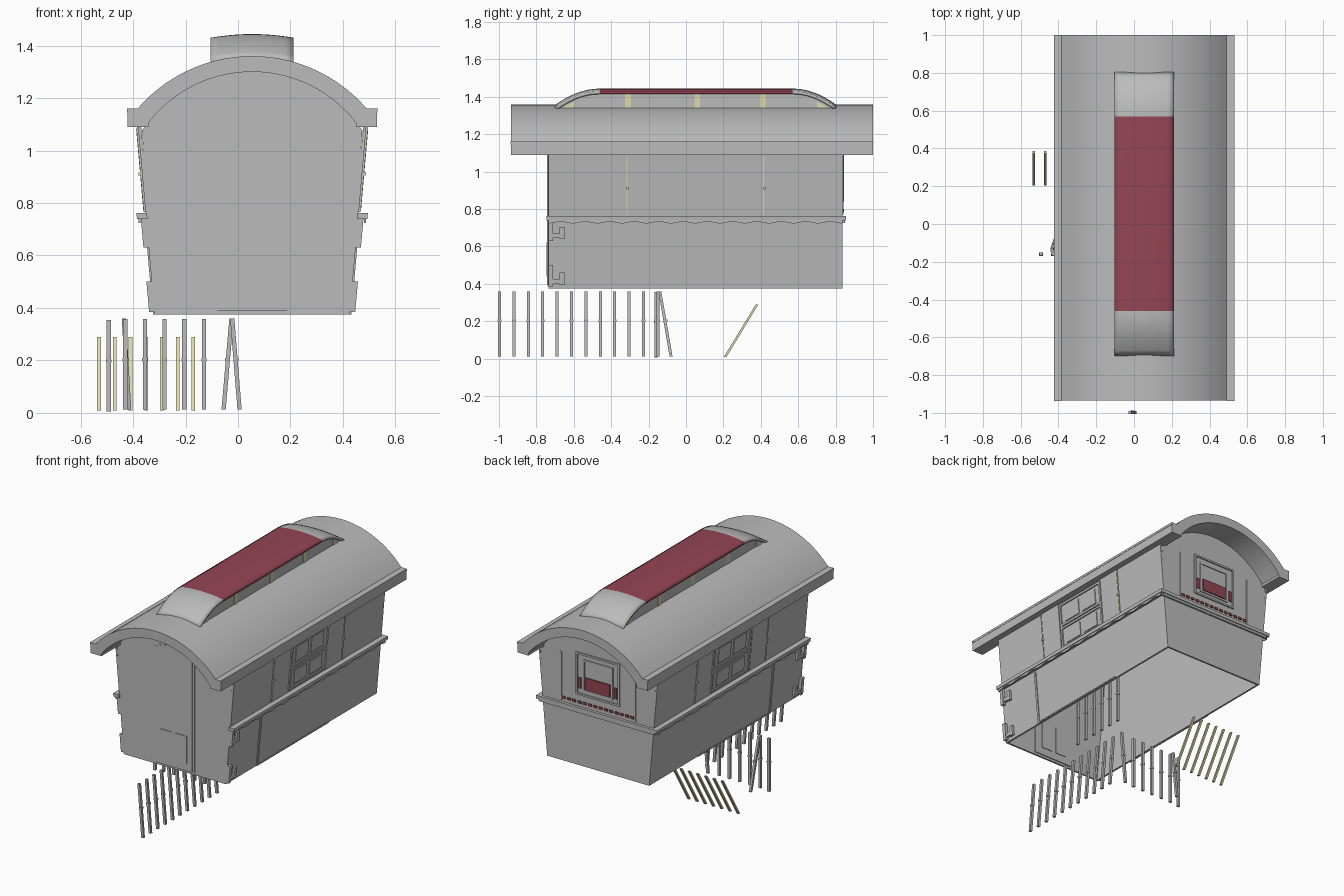
import bpy, bmesh, math
from mathutils import Vector

if "Cube" in bpy.data.objects:
    bpy.data.objects.remove(bpy.data.objects["Cube"])

CX = 0.054          # centre line of the wagon
FRONT, BACK = -0.735, 0.837


def material(name, rgb):
    m = bpy.data.materials.new(name)
    m.use_nodes = True
    m.diffuse_color = (*rgb, 1)
    m.node_tree.nodes["Principled BSDF"].inputs["Base Color"].default_value = (*rgb, 1)
    return m


GREY = material("grey", (0.5, 0.5, 0.5))
RED = material("dark red", (0.30, 0.06, 0.09))
CREAM = material("cream", (0.72, 0.69, 0.40))


def finish(name, bm, *mats):
    bmesh.ops.recalc_face_normals(bm, faces=bm.faces)
    me = bpy.data.meshes.new(name)
    bm.to_mesh(me)
    bm.free()
    ob = bpy.data.objects.new(name, me)
    bpy.context.collection.objects.link(ob)
    for m in mats:
        me.materials.append(m)
    return ob


def prism(name, pts, direction, mat=GREY):
    """Extrude a flat outline of 3D points along a direction."""
    bm = bmesh.new()
    face = bm.faces.new([bm.verts.new(p) for p in pts])
    new = bmesh.ops.extrude_face_region(bm, geom=[face])["geom"]
    bmesh.ops.translate(bm, vec=direction, verts=[v for v in new if isinstance(v, bmesh.types.BMVert)])
    return finish(name, bm, mat)


def prism_y(name, xz, y0, y1, mat=GREY):
    return prism(name, [(CX + x, y0, z) for x, z in xz], (0, y1 - y0, 0), mat)


def box_y(name, x0, x1, z0, z1, y0, y1, mat=GREY):
    return prism_y(name, [(x0, z0), (x1, z0), (x1, z1), (x0, z1)], y0, y1, mat)


def smooth(ob):
    bpy.ops.object.select_all(action='DESELECT')
    ob.select_set(True)
    bpy.context.view_layer.objects.active = ob
    bpy.ops.object.shade_smooth_by_angle(angle=math.radians(30))


def half_width(z):
    """Half width of the flaring body at a height."""
    return 0.372 + 0.063 * (z - 0.375) / 0.715


def arc(half, top, radius, n=24):
    """Arch from the left end to the right end."""
    xs = [half * (2 * i / n - 1) for i in range(n + 1)]
    return [(x, top - radius + math.sqrt(radius ** 2 - x * x)) for x in xs]


def side_plate(name, y0, y1, z0, z1, out, inner=-0.005, mat=GREY):
    """Plate lying on both sloping side walls."""
    for label, s in (("left", 1), ("right", -1)):
        a, b = half_width(z0), half_width(z1)
        prism_y(f"{label}_{name}", [(s * (a + inner), z0), (s * (a + out), z0),
                                    (s * (b + out), z1), (s * (b + inner), z1)], y0, y1, mat)


def frame_y(name, x0, x1, z0, z1, y0, y1, w=0.012, mat=GREY):
    for part, r in (("bottom", (x0, x1, z0, z0 + w)), ("top", (x0, x1, z1 - w, z1)),
                    ("left", (x1 - w, x1, z0, z1)), ("right", (x0, x0 + w, z0, z1))):
        box_y(f"{name}_{part}", *r, y0, y1, mat)


# Body walls, open underneath
side_plate("wall", FRONT, BACK, 0.375, 1.13, 0, -0.012)
gable = [(-half_width(0.375), 0.375), *arc(0.42, 1.305, 0.5), (half_width(0.375), 0.375)]
prism_y("front_wall", gable, FRONT, FRONT + 0.012)
prism_y("back_wall", gable, BACK - 0.012, BACK)

# Arched roof with boxed eaves
outer, inner = arc(0.437, 1.36, 0.577), arc(0.395, 1.30, 0.5)
roof = prism_y("roof", [(-0.475, 1.09), (-0.475, 1.155), *outer, (0.475, 1.155), (0.475, 1.09),
                        (0.395, 1.09), *reversed(inner), (-0.395, 1.09)], -0.935, 1.0)
smooth(roof)
for label, s in (("left", 1), ("right", -1)):
    box_y(f"{label}_gutter", s * 0.437, s * 0.477, 1.145, 1.16, -0.937, 1.0)

# Raised skylight roof, red on its flat stretch
ramp = [i / 8 for i in range(9)]
profile = [(-0.46 - 0.24 * t, 1.43 - 0.088 * t * t) for t in reversed(ramp)]
profile += [(0.57 + 0.235 * t, 1.43 - 0.088 * t * t) for t in ramp]
bm = bmesh.new()
rows = [[bm.verts.new((CX + 0.158 * k / 5, y, z + 0.014 * (1 - (k / 5) ** 2)))
         for k in range(-5, 6)] for y, z in profile]
for r0, r1 in zip(rows, rows[1:]):
    for i in range(10):
        f = bm.faces.new((r0[i], r0[i + 1], r1[i + 1], r1[i]))
        f.material_index = int(r1[i].co.y - r0[i].co.y > 0.5)
skylight = finish("skylight_roof", bm, GREY, RED)
for poly in skylight.data.polygons:
    if poly.normal.z < 0:
        poly.flip()
mod = skylight.modifiers.new("thickness", 'SOLIDIFY')
mod.thickness, mod.offset = 0.016, -1
smooth(skylight)

# Skylight side walls with cream posts
for label, s in (("left", 1), ("right", -1)):
    pts = [(CX + s * 0.145, y, z - 0.008) for y, z in profile]
    prism(f"{label}_skylight_wall", [(CX + s * 0.145, -0.70, 1.32), *pts, (CX + s * 0.145, 0.80, 1.32)],
          (-s * 0.01, 0, 0))
    for y in (-0.31, 0.06, 0.41):
        box_y(f"{label}_skylight_post", s * 0.14, s * 0.148, 1.34, 1.418, y - 0.015, y + 0.015, CREAM)
    for y, d in ((-0.60, -1), (0.70, 1)):
        x = CX + s * 0.141
        prism(f"{label}_skylight_corner", [(x, y, 1.34), (x, y + d * 0.06, 1.34), (x, y, 1.375)],
              (s * 0.007, 0, 0), CREAM)

# Waist ledge with a scalloped valance
side_plate("ledge", FRONT - 0.012, BACK + 0.018, 0.74, 0.762, 0.035)
box_y("back_ledge", -0.43, 0.43, 0.74, 0.762, BACK, BACK + 0.018)
N = 96
wave = [(FRONT + (BACK - FRONT) * i / N, 0.728 - 0.005 * math.cos(i * math.pi / 4)) for i in range(N + 1)]
for label, s in (("left", 1), ("right", -1)):
    x = CX + s * (half_width(0.74) + 0.022)
    prism(f"{label}_valance", [(x, FRONT, 0.745), *[(x, y, z) for y, z in wave], (x, BACK, 0.745)],
          (s * 0.008, 0, 0))
box_y("back_valance", -0.42, 0.42, 0.725, 0.745, BACK, BACK + 0.012)

# Side windows: frame, two stacked panes, shutters with cream edges
for y in (-0.14, 0.24):
    side_plate("window_post", y, y + 0.014, 0.775, 1.08, 0.008)
for z in (0.775, 0.905, 0.925, 1.066):
    side_plate("window_rail", -0.14, 0.254, z, z + 0.014, 0.008)
for y0, y1 in ((-0.09, 0.04), (0.07, 0.20)):
    side_plate("window_pane", y0, y1, 0.80, 0.89, 0.005)
    side_plate("window_pane", y0, y1, 0.95, 1.05, 0.005)
for y0, y1, edge in ((-0.32, -0.15, -0.318), (0.26, 0.42, 0.412)):
    side_plate("shutter", y0, y1, 0.765, 1.09, 0.004)
    side_plate("shutter_edge", edge, edge + 0.006, 0.765, 1.085, 0.007, mat=CREAM)
    side_plate("shutter_knob", edge, edge + 0.012, 0.905, 0.917, 0.014, mat=CREAM)

# Lower side battens and front corner brackets
side_plate("batten", -0.42, -0.405, 0.375, 0.73, 0.006)
side_plate("low_rail", -0.405, 0.33, 0.376, 0.384, 0.006)
for y, z0, z1 in ((-0.735, 0.385, 0.50), (-0.735, 0.63, 0.74)):
    side_plate("bracket_post", y, y + 0.025, z0, z1, 0.02)
    side_plate("bracket_arm", y, y + 0.08, z0 + 0.015, z0 + 0.04, 0.016)
    side_plate("bracket_tip", y + 0.06, y + 0.085, z0 + 0.01, z0 + 0.075, 0.016)

# Front door with arched outline and two lower panels
for name, w, top, out in (("door_frame", 0.146, 1.20, 0.004), ("door", 0.132, 1.188, 0.008)):
    prism_y(name, [(-w, 0.39), *arc(w, top, 0.25, 12), (w, 0.39)], FRONT - out, FRONT + 0.018)
for x in (-0.057, 0.053):
    box_y("door_panel", x - 0.04, x + 0.04, 0.44, 0.62, FRONT - 0.012, FRONT + 0.022)

# Back window with red panels
frame_y("back_window", -0.16, 0.16, 0.84, 1.12, BACK, BACK + 0.008)
frame_y("back_window_sash", -0.11, 0.11, 0.87, 1.08, BACK, BACK + 0.006)
box_y("back_red_panel", -0.09, 0.09, 0.885, 0.965, BACK, BACK + 0.009, RED)
for s in (1, -1):
    box_y("back_red_side", s * 0.12, s * 0.14, 0.885, 0.955, BACK, BACK + 0.007, RED)
    box_y("back_batten", s * 0.265, s * 0.275, 0.77, 1.09, BACK, BACK + 0.006)
for i in range(14):
    x = -0.25 + 0.5 * i / 13
    box_y("back_red_trim", x - 0.012, x + 0.012, 0.785, 0.80, BACK, BACK + 0.007, RED)


# Loose rails beside and below the body
def rod(name, a, b, r, mat=GREY):
    a, b = Vector(a), Vector(b)
    ring = [(-r, -r), (r, -r), (r, r), (-r, r)]
    ob = prism(name, [a + Vector((p, q, 0)) for p, q in ring], b - a, mat)
    if mat == GREY:
        c = (a + b) / 2
        s = r * 1.25
        prism(name + "_band", [c + Vector((p * 1.25, q * 1.25, 0.012)) for p, q in ring], (0, 0, 0.012))
    return ob


for i in range(11):
    y = -0.997 + 0.077 * i
    rod("long_row_rail", (0.006, y, 0.012), (-0.022, y, 0.36), 0.008)
rod("long_row_brace", (-0.055, -0.15, 0.012), (-0.025, -0.15, 0.36), 0.008)
for i in range(5):
    x = -0.13 - 0.075 * i
    rod("short_row_rail", (x, -0.16, 0.012), (x, -0.16, 0.357), 0.008)
rod("short_row_end", (-0.493, -0.16, 0.005), (-0.493, -0.16, 0.355), 0.008)
rod("short_row_brace", (-0.415, -0.08, 0.012), (-0.435, -0.14, 0.36), 0.008)
for i in range(7):
    x = -0.53 + 0.06 * i
    rod("cream_rail", (x, 0.21, 0.01), (x, 0.38, 0.29), 0.007, CREAM)

# Rails standing inside the body
for i in range(6):
    rod("inner_rail", (CX, -0.48 + 0.077 * i, 0.39), (CX, -0.48 + 0.077 * i, 0.74), 0.008)
